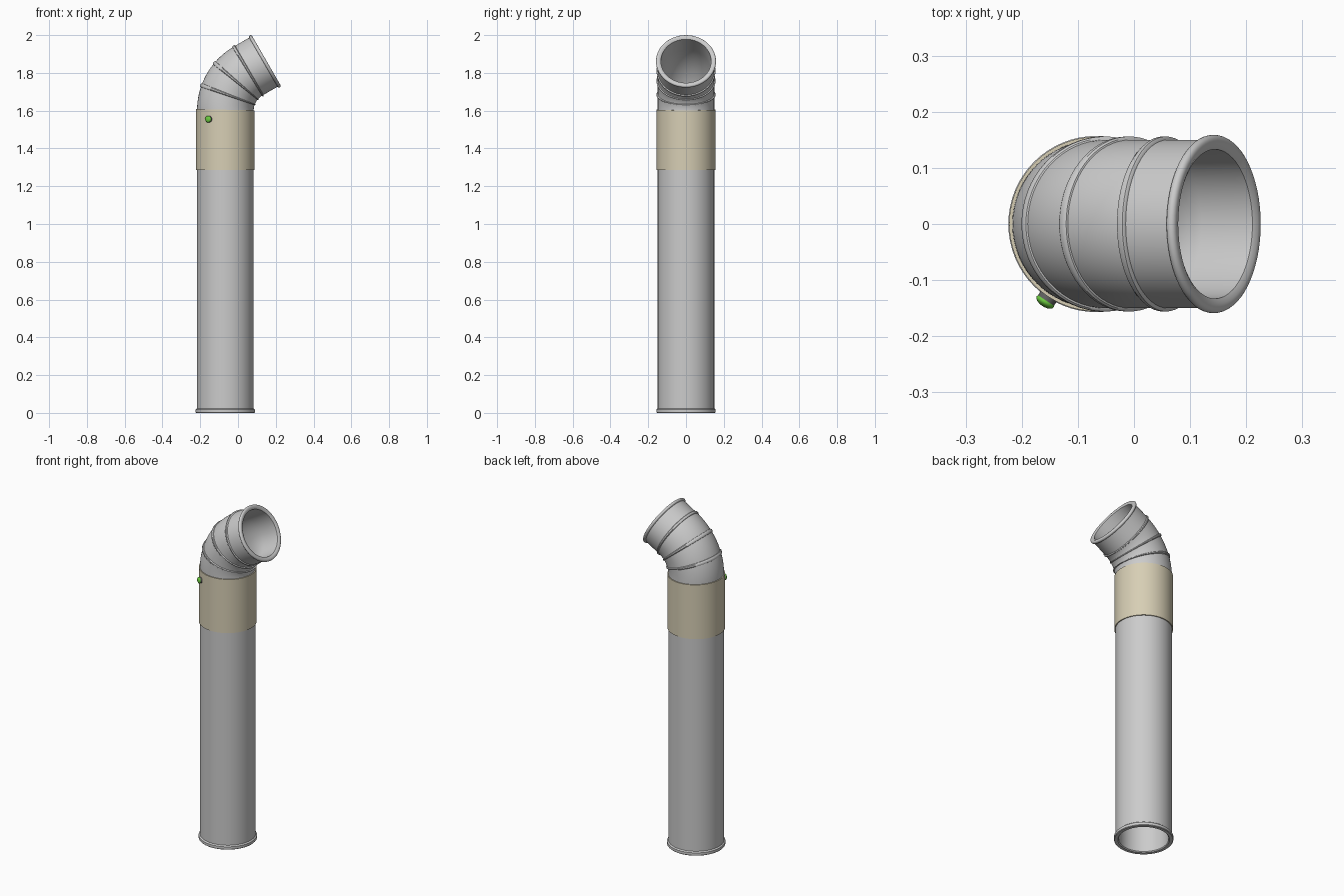
import bpy, bmesh, math
from mathutils import Vector

if "Cube" in bpy.data.objects:
    bpy.data.objects.remove(bpy.data.objects["Cube"])

CX = -0.067           # pipe axis
Z0 = 1.6              # start of the bend
R = 0.243             # bend radius
BEND = math.radians(60)
ARC = R * BEND
END = Z0 + ARC + 0.11
SEG = 64


def frame(s):
    """Centre and in-plane side vector at distance s along the centre line."""
    if s <= Z0:
        return Vector((CX, 0, s)), Vector((1, 0, 0))
    a = min((s - Z0) / R, BEND)
    extra = max(0, s - Z0 - ARC)
    c = Vector((CX + R - R * math.cos(a), 0, Z0 + R * math.sin(a)))
    c += Vector((math.sin(a), 0, math.cos(a))) * extra
    return c, Vector((math.cos(a), 0, -math.sin(a)))


def material(name, col):
    m = bpy.data.materials.new(name)
    m.diffuse_color = col
    m.use_nodes = True
    m.node_tree.nodes["Principled BSDF"].inputs["Base Color"].default_value = m.diffuse_color
    return m


def finish(bm, name, mat=None):
    bmesh.ops.recalc_face_normals(bm, faces=bm.faces)
    me = bpy.data.meshes.new(name)
    bm.to_mesh(me)
    bm.free()
    ob = bpy.data.objects.new(name, me)
    bpy.context.collection.objects.link(ob)
    if mat:
        me.materials.append(mat)
    bpy.ops.object.select_all(action='DESELECT')
    ob.select_set(True)
    bpy.context.view_layer.objects.active = ob
    bpy.ops.object.shade_smooth_by_angle(angle=math.radians(35))
    return ob


def sweep(name, profile, closed=True, mat=None):
    """Spin (distance, radius) points around the bent centre line."""
    bm = bmesh.new()
    rings = []
    for s, r in profile:
        c, side = frame(s)
        rings.append([bm.verts.new(c + side * (r * math.cos(t)) + Vector((0, r * math.sin(t), 0)))
                      for t in (2 * math.pi * i / SEG for i in range(SEG))])
    n = len(rings)
    for k in range(n if closed else n - 1):
        a, b = rings[k], rings[(k + 1) % n]
        for i in range(SEG):
            j = (i + 1) % SEG
            bm.faces.new((a[i], a[j], b[j], b[i]))
    return finish(bm, name, mat)


# Straight hollow pipe with a foot flange
sweep("pipe", [(Z0, 0.15), (0.024, 0.15), (0.018, 0.157), (0.003, 0.157), (0, 0.154),
               (0, 0.137), (0.005, 0.132), (Z0, 0.132)], closed=False)

# Elbow with a rolled rim at the mouth
steps = [Z0 + ARC * i / 24 for i in range(25)]
bead = [(END - 0.009 - 0.009 * math.cos(t), 0.15 + 0.009 * math.sin(t))
        for t in (math.pi * i / 8 for i in range(9))]
sweep("elbow", [(s, 0.15) for s in steps] + bead + [(END, 0.142), (END - 0.006, 0.133)]
      + [(s, 0.132) for s in reversed(steps)], closed=False)

# Raised ribs around the elbow
for k in (1, 2, 3):
    s = Z0 + ARC * k / 3
    sweep(f"rib_{k}", [(s - 0.007, 0.148), (s - 0.006, 0.153), (s - 0.003, 0.156),
                       (s + 0.003, 0.156), (s + 0.006, 0.153), (s + 0.007, 0.148)])

# Cream sleeve
cream = material("cream", (0.68, 0.62, 0.46, 1))
sweep("sleeve", [(1.285, 0.149), (1.285, 0.1555), (1.605, 0.1555), (1.605, 0.149)], mat=cream)

# Button: dark socket and green dome on the sleeve
out = Vector((-0.55, -0.835, 0)).normalized()
rot = out.to_track_quat('Z', 'Y').to_matrix().to_4x4()


def place(bm, dist):
    bm.transform(rot)
    bmesh.ops.translate(bm, verts=bm.verts, vec=Vector((CX, 0, 1.555)) + out * dist)


bm = bmesh.new()
bmesh.ops.create_cone(bm, cap_ends=True, segments=24, radius1=0.017, radius2=0.017, depth=0.016)
place(bm, 0.157)
finish(bm, "button_socket", material("dark_grey", (0.12, 0.12, 0.12, 1)))

bm = bmesh.new()
bmesh.ops.create_uvsphere(bm, u_segments=24, v_segments=12, radius=0.018)
bmesh.ops.scale(bm, verts=bm.verts, vec=(1, 1, 0.5))
place(bm, 0.166)
finish(bm, "button", material("green", (0.15, 0.6, 0.05, 1)))
